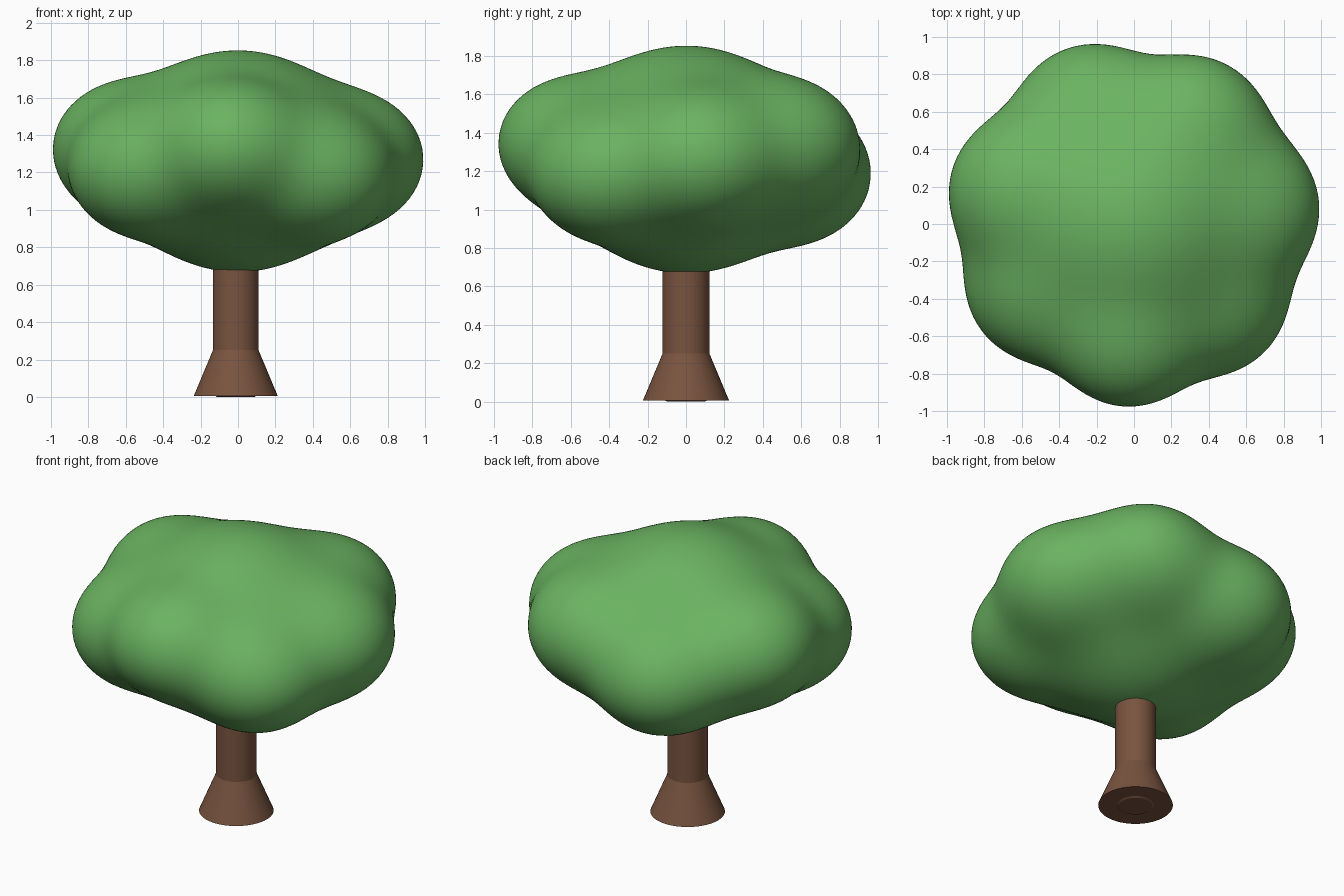
import bpy, bmesh, math
from mathutils import Vector

cube = bpy.data.objects.get("Cube")
if cube:
    bpy.data.objects.remove(cube, do_unlink=True)


def make_material(name, rgb):
    mat = bpy.data.materials.new(name)
    mat.use_nodes = True
    color = (*rgb, 1)
    mat.diffuse_color = color
    for node in mat.node_tree.nodes:
        if node.type == 'BSDF_PRINCIPLED':
            node.inputs["Base Color"].default_value = color
            node.inputs["Roughness"].default_value = 0.9
    return mat


def add_object(name, bm, mat, angle):
    mesh = bpy.data.meshes.new(name)
    bm.normal_update()
    bm.to_mesh(mesh)
    bm.free()
    mesh.materials.append(mat)
    obj = bpy.data.objects.new(name, mesh)
    bpy.context.collection.objects.link(obj)
    bpy.ops.object.select_all(action='DESELECT')
    obj.select_set(True)
    bpy.context.view_layer.objects.active = obj
    bpy.ops.object.shade_smooth_by_angle(angle=math.radians(angle))
    return obj


def lathe(name, profile, mat, sides=48):
    """Turn a (radius, height) profile around z and cap both ends."""
    bm = bmesh.new()
    rings = []
    for r, z in profile:
        rings.append([bm.verts.new((r * math.cos(math.tau * i / sides),
                                    r * math.sin(math.tau * i / sides), z))
                      for i in range(sides)])
    for low, high in zip(rings, rings[1:]):
        for i in range(sides):
            j = (i + 1) % sides
            bm.faces.new((low[i], low[j], high[j], high[i]))
    bm.faces.new(rings[0][::-1])
    bm.faces.new(rings[-1])
    obj = add_object(name, bm, mat, 20)
    obj.location.x = -0.012
    return obj


bark = make_material("bark brown", (0.19, 0.088, 0.05))
leaves = make_material("leaf green", (0.145, 0.45, 0.12))

# Trunk and its flared foot
lathe("trunk", [(0.1, 0), (0.122, 0.012), (0.122, 0.85)], bark)
lathe("trunk_flare", [(0.224, 0.006), (0.122, 0.25)], bark)

# Canopy: a central ball blended smoothly with a ring of leaf lobes
CENTER = Vector((0, 0, 1.26))
CORE = 0.577
BLEND = 0.13
SQUASH = 1.12
# (direction in degrees, distance out, height, radius)
LOBES = [(8, 0.62, 1.27, 0.36), (58, 0.61, 1.33, 0.36),
         (112, 0.62, 1.18, 0.37), (163, 0.63, 1.33, 0.37),
         (214, 0.62, 1.21, 0.36), (267, 0.62, 1.35, 0.34),
         (316, 0.61, 1.18, 0.35)]
balls = [(Vector((d * math.cos(math.radians(a)), d * math.sin(math.radians(a)),
                  z - CENTER.z)), r) for a, d, z, r in LOBES]


def inside(p):
    total = math.exp((CORE - p.length) / BLEND)
    for c, r in balls:
        q = p - c
        q.z *= SQUASH
        total += math.exp((r - q.length) / BLEND)
    return total > 1


bm = bmesh.new()
bmesh.ops.create_icosphere(bm, subdivisions=6, radius=1)
for v in bm.verts:
    direction = v.co.normalized()
    low, high = 0.3, 1.3
    for _ in range(15):
        mid = (low + high) / 2
        if inside(direction * mid):
            low = mid
        else:
            high = mid
    v.co = CENTER + direction * low
add_object("canopy", bm, leaves, 60)
